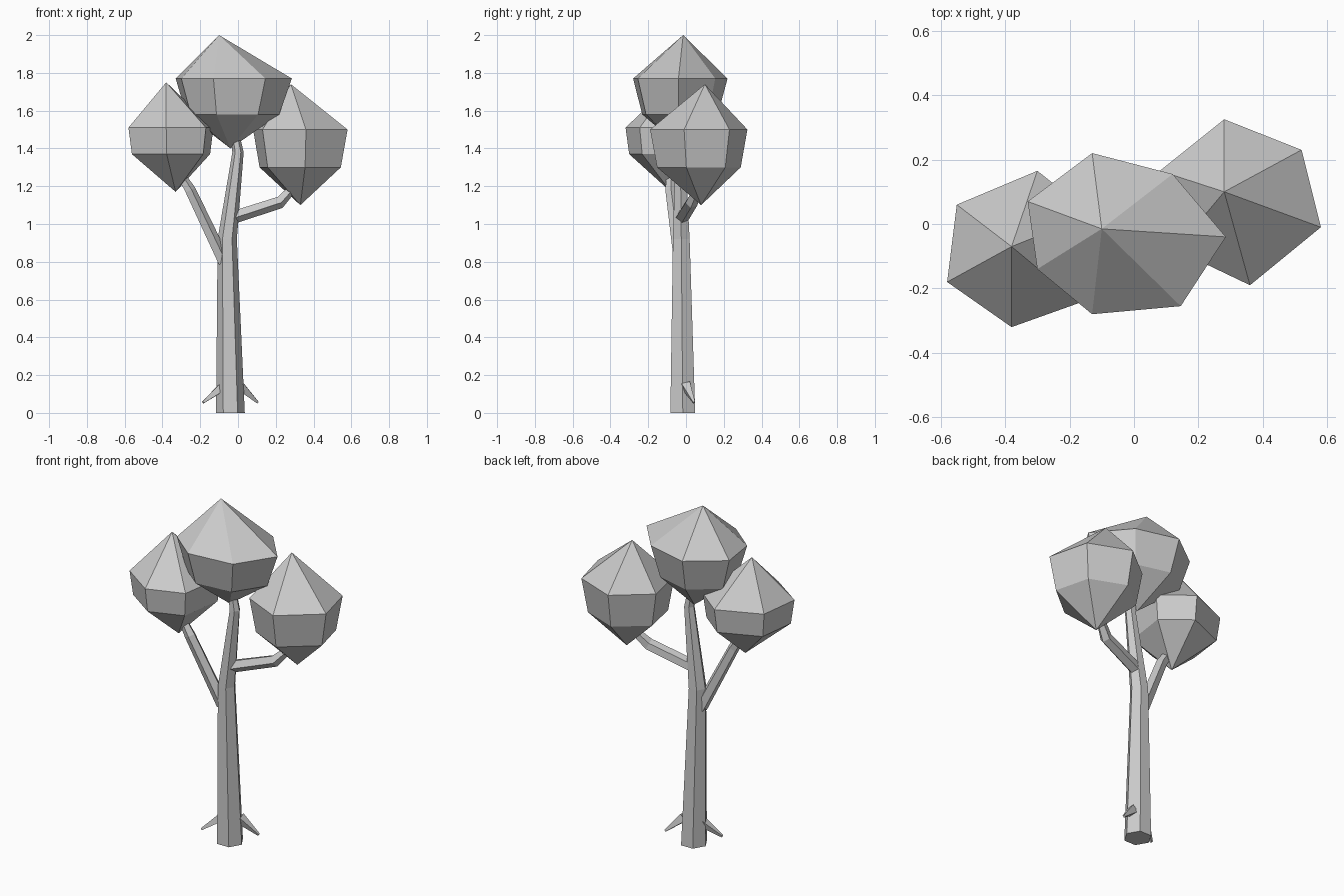
import bpy, bmesh
from math import cos, sin, tau
from mathutils import Vector

cube = bpy.data.objects.get("Cube")
if cube:
    bpy.data.objects.remove(cube, do_unlink=True)

grey = bpy.data.materials.new("plain grey")
grey.use_nodes = True
grey.diffuse_color = (0.6, 0.6, 0.6, 1)
grey.node_tree.nodes["Principled BSDF"].inputs["Base Color"].default_value = (0.6, 0.6, 0.6, 1)


def finish(name, bm):
    bmesh.ops.recalc_face_normals(bm, faces=bm.faces)
    mesh = bpy.data.meshes.new(name)
    bm.to_mesh(mesh)
    bm.free()
    mesh.materials.append(grey)
    obj = bpy.data.objects.new(name, mesh)
    bpy.context.collection.objects.link(obj)


def bridge(bm, low, high):
    n = len(low)
    for i in range(n):
        j = (i + 1) % n
        bm.faces.new((low[i], low[j], high[j], high[i]))


def limb(name, points, radii, sides, upright=False):
    """Tapered faceted tube along a bent path."""
    bm = bmesh.new()
    pts = [Vector(p) for p in points]
    rings = []
    for k, (p, r) in enumerate(zip(pts, radii)):
        along = pts[min(k + 1, len(pts) - 1)] - pts[max(k - 1, 0)]
        turn = Vector((0, 0, 1)).rotation_difference(along)
        ring = []
        for i in range(sides):
            a = tau * i / sides
            v = Vector((r * cos(a), r * sin(a), 0))
            ring.append(bm.verts.new(p + (v if upright else turn @ v)))
        rings.append(ring)
    for low, high in zip(rings, rings[1:]):
        bridge(bm, low, high)
    bm.faces.new(rings[0])
    bm.faces.new(rings[-1])
    finish(name, bm)


def crown(name, top, bottom, ring, ring_z, low_z, shrink):
    """Faceted foliage: peak, wide ring, smaller ring and lower tip."""
    bm = bmesh.new()
    cx = sum(p[0] for p in ring) / len(ring)
    cy = sum(p[1] for p in ring) / len(ring)
    high = [bm.verts.new((x, y, ring_z)) for x, y in ring]
    low = [bm.verts.new((cx + (x - cx) * shrink, cy + (y - cy) * shrink, low_z)) for x, y in ring]
    bridge(bm, low, high)
    for point, loop in ((top, high), (bottom, low)):
        tip = bm.verts.new(point)
        for i in range(len(loop)):
            bm.faces.new((loop[i], loop[(i + 1) % len(loop)], tip))
    finish(name, bm)


# Trunk and the stem above its bend
limb("trunk", [(-0.04, -0.017, 0), (-0.057, -0.025, 0.92)], [0.076, 0.051], 6, True)
limb("upper_stem", [(-0.057, -0.025, 0.92), (0, -0.03, 1.38), (-0.02, -0.03, 1.5)],
     [0.051, 0.03, 0.022], 6, True)

# Side branches
limb("right_branch", [(-0.075, -0.03, 0.8), (-0.255, -0.08, 1.18), (-0.31, -0.08, 1.27)],
     [0.036, 0.031, 0.022], 5)
limb("left_branch", [(-0.03, -0.02, 1.035), (0.22, 0.03, 1.115), (0.3, 0.07, 1.2)],
     [0.036, 0.034, 0.022], 5)

# Root spurs
limb("right_spur", [(-0.08, -0.02, 0.14), (-0.185, -0.075, 0.055)], [0.032, 0.008], 4)
limb("left_spur", [(0.01, 0, 0.145), (0.105, 0.043, 0.055)], [0.032, 0.008], 4)

# Foliage
crown("top_crown", (-0.10, -0.015, 2.0), (-0.04, -0.02, 1.4),
      [(-0.13, 0.22), (-0.33, 0.07), (-0.3, -0.14), (-0.13, -0.28),
       (0.145, -0.255), (0.285, -0.04), (0.12, 0.155)], 1.77, 1.58, 0.8)
crown("right_crown", (-0.38, -0.07, 1.75), (-0.33, -0.08, 1.17),
      [(-0.3, 0.165), (-0.55, 0.06), (-0.58, -0.18), (-0.38, -0.32),
       (-0.17, -0.245), (-0.13, 0.03)], 1.51, 1.37, 0.92)
crown("left_crown", (0.28, 0.10, 1.74), (0.33, 0.08, 1.10),
      [(0.28, 0.325), (0.08, 0.165), (0.13, -0.08), (0.36, -0.19),
       (0.58, -0.01), (0.52, 0.23)], 1.5, 1.3, 0.86)
